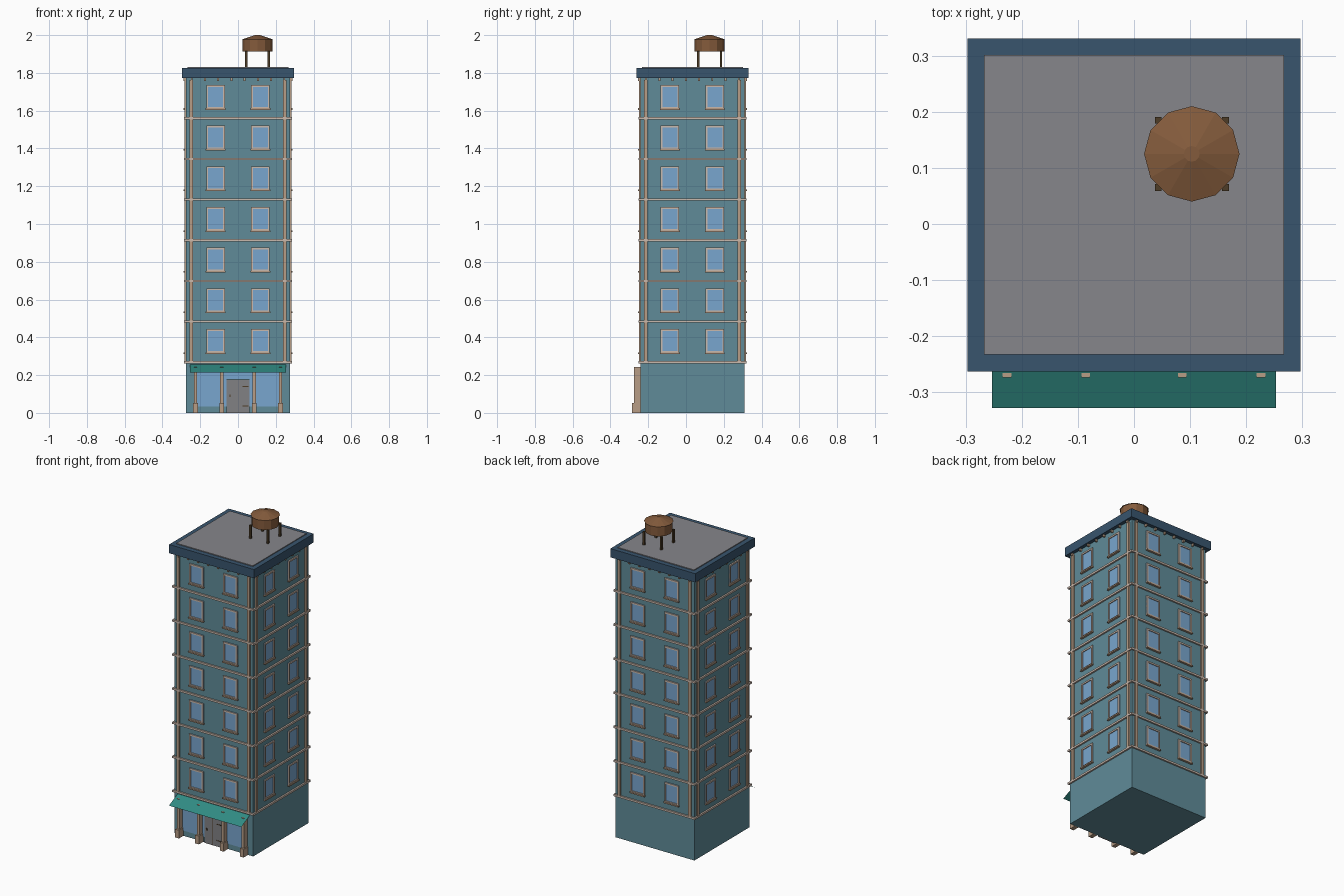
import bpy
import bmesh
import math
from mathutils import Matrix, Vector

cube = bpy.data.objects.get("Cube")
if cube:
    bpy.data.objects.remove(cube, do_unlink=True)

CY = 0.034      # y of the tower axis
HALF = 0.275    # half width of the tower
FLOORS = [0.268 + 0.2153 * i for i in range(7)]


def material(name, *rgb):
    mat = bpy.data.materials.new(name)
    mat.use_nodes = True
    mat.diffuse_color = (*rgb, 1)
    mat.node_tree.nodes["Principled BSDF"].inputs["Base Color"].default_value = (*rgb, 1)
    return mat


WALL = material("blue_wall", 0.115, 0.26, 0.315)
GLASS = material("window_glass", 0.19, 0.38, 0.62)
TRIM = material("tan_trim", 0.48, 0.34, 0.24)
FRAME = material("pale_frame", 0.60, 0.49, 0.42)
NAVY = material("navy_cornice", 0.04, 0.09, 0.155)
ROOF = material("roof_grey", 0.24, 0.24, 0.26)
DOOR = material("door_grey", 0.22, 0.22, 0.23)
TEAL = material("teal_awning", 0.03, 0.26, 0.23)
BROWN = material("tank_brown", 0.23, 0.105, 0.045)
DARK = material("dark_brown", 0.075, 0.045, 0.02)


def finish(name, bm, mat):
    mesh = bpy.data.meshes.new(name)
    bm.to_mesh(mesh)
    bm.free()
    mesh.materials.append(mat)
    obj = bpy.data.objects.new(name, mesh)
    bpy.context.scene.collection.objects.link(obj)
    return obj


def add_box(bm, x0, x1, y0, y1, z0, z1):
    size = Matrix.Diagonal((x1 - x0, y1 - y0, z1 - z0, 1))
    centre = Matrix.Translation(((x0 + x1) / 2, (y0 + y1) / 2, (z0 + z1) / 2))
    bmesh.ops.create_cube(bm, size=1, matrix=centre @ size)


def boxes(name, mat, specs, sides=1):
    """Boxes in one object, optionally repeated on the four sides of the tower."""
    bm = bmesh.new()
    for s in specs:
        add_box(bm, *s)
    if sides == 4:
        geom = bm.verts[:] + bm.edges[:] + bm.faces[:]
        for i in range(1, 4):
            copy = bmesh.ops.duplicate(bm, geom=geom)["geom"]
            verts = [v for v in copy if isinstance(v, bmesh.types.BMVert)]
            bmesh.ops.rotate(bm, verts=verts, cent=Vector((0, CY, 0)),
                             matrix=Matrix.Rotation(i * math.pi / 2, 3, 'Z'))
    return finish(name, bm, mat)


def square(h, z0, z1):
    return (-h, h, CY - h, CY + h, z0, z1)


F = CY - HALF   # y of the front wall

# Tower body, floor bands, cornice and roof
boxes("tower_wall", WALL, [square(HALF, 0, 1.775)])
boxes("floor_bands", FRAME, [square(0.285, z - 0.006, z + 0.006) for z in FLOORS])
boxes("cornice", NAVY, [square(0.297, 1.772, 1.827)])
boxes("roof_deck", ROOF, [square(0.267, 1.8, 1.832)])

# Pilasters near the corners and brackets below the cornice
boxes("pilasters", TRIM, [(x - 0.009, x + 0.009, F - 0.009, F, FLOORS[0], 1.762)
                          for x in (-0.247, 0.247)], 4)
boxes("cornice_brackets", TRIM, [(x - 0.005, x + 0.005, F - 0.013, F, 1.758, 1.773)
                                 for x in [-0.245 + 0.07 * i for i in range(8)]], 4)

# Windows: pane, frame bars and sill, two per floor on every side
panes, bars, sills = [], [], []
for floor in FLOORS:
    low, high = floor + 0.05, floor + 0.176
    for cx in (-0.119, 0.119):
        a, b = cx - 0.049, cx + 0.049
        panes.append((a, b, F - 0.003, F, low, high))
        for x in (a, b - 0.01):
            bars.append((x, x + 0.01, F - 0.008, F, low, high))
        for z in (low, high - 0.01):
            bars.append((a + 0.01, b - 0.01, F - 0.008, F, z, z + 0.01))
        sills.append((a - 0.003, b + 0.003, F - 0.013, F, low - 0.005, low + 0.003))
boxes("window_panes", GLASS, panes, 4)
boxes("window_frames", FRAME, bars, 4)
boxes("window_sills", TRIM, sills, 4)

# Shop front
boxes("shop_glass", GLASS, [(-0.222, -0.062, F - 0.004, F, 0.035, 0.235),
                            (0.062, 0.222, F - 0.004, F, 0.035, 0.235),
                            (-0.062, 0.062, F - 0.004, F, 0.18, 0.235)])
boxes("door", DOOR, [(-0.06, 0.06, F - 0.009, F, 0, 0.178)])
boxes("door_fittings", DARK, [(-0.045, -0.039, F - 0.013, F, 0.085, 0.097),
                              (0.025, 0.055, F - 0.011, F, 0.138, 0.143),
                              (0.025, 0.055, F - 0.011, F, 0.035, 0.04),
                              (-0.001, 0.001, F - 0.01, F, 0, 0.178)])
posts = []
for x in (-0.226, -0.086, 0.086, 0.226):
    posts.append((x - 0.008, x + 0.008, F - 0.033, F, 0.05, 0.243))
    posts.append((x - 0.013, x + 0.013, F - 0.045, F, 0, 0.052))
boxes("shop_posts", TRIM, posts)

# Sloping awning sheet
bm = bmesh.new()
bm.faces.new([bm.verts.new(p) for p in ((-0.253, -0.328, 0.213), (0.253, -0.328, 0.213),
                                        (0.253, F, 0.255), (-0.253, F, 0.255))])
finish("awning", bm, TEAL)

# Water tank on four legs
TX, TY = 0.103, 0.125


def cone(name, r0, r1, z0, z1):
    bm = bmesh.new()
    bmesh.ops.create_cone(bm, cap_ends=True, segments=12, radius1=r0, radius2=r1,
                          depth=z1 - z0, matrix=Matrix.Translation((TX, TY, (z0 + z1) / 2)))
    return finish(name, bm, BROWN)


cone("tank_body", 0.079, 0.079, 1.913, 1.977)
cone("tank_roof", 0.085, 0.014, 1.976, 2.0)
boxes("tank_legs", DARK, [(TX + i * 0.06 - 0.006, TX + i * 0.06 + 0.006,
                           TY + j * 0.06 - 0.006, TY + j * 0.06 + 0.006, 1.83, 1.916)
                          for i in (-1, 1) for j in (-1, 1)])
